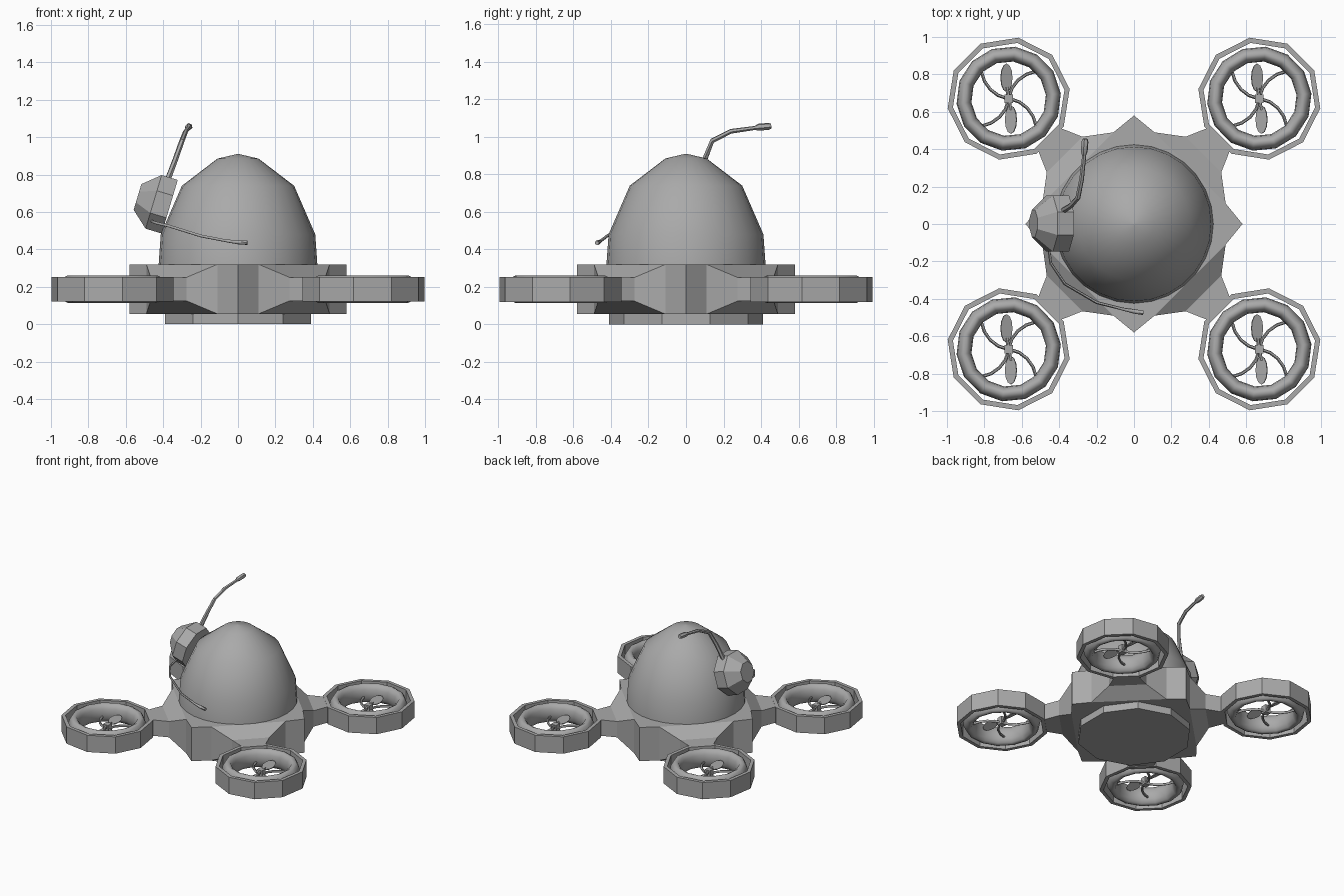
import bpy, bmesh, math
from mathutils import Vector, Matrix

if "Cube" in bpy.data.objects:
    bpy.data.objects.remove(bpy.data.objects["Cube"])

grey = bpy.data.materials.new("mid_grey")
grey.diffuse_color = (0.4, 0.4, 0.4, 1)
grey.use_nodes = True
grey.node_tree.nodes["Principled BSDF"].inputs["Base Color"].default_value = grey.diffuse_color


def finish(bm, name, smooth=None):
    bmesh.ops.recalc_face_normals(bm, faces=bm.faces)
    mesh = bpy.data.meshes.new(name)
    bm.to_mesh(mesh)
    bm.free()
    mesh.materials.append(grey)
    ob = bpy.data.objects.new(name, mesh)
    bpy.context.collection.objects.link(ob)
    if smooth:
        bpy.ops.object.select_all(action='DESELECT')
        ob.select_set(True)
        bpy.context.view_layer.objects.active = ob
        bpy.ops.object.shade_smooth_by_angle(angle=math.radians(smooth))
    return ob


def loft(bm, rings, closed=False, caps=True):
    """Bridge a row of equal-length vertex rings."""
    loops = [[bm.verts.new(p) for p in r] for r in rings]
    n = len(loops[0])
    pairs = list(zip(loops, loops[1:])) + ([(loops[-1], loops[0])] if closed else [])
    for a, b in pairs:
        for i in range(n):
            j = (i + 1) % n
            bm.faces.new((a[i], a[j], b[j], b[i]))
    if caps and not closed:
        bm.faces.new(loops[0])
        bm.faces.new(loops[-1])


def circle(r, z, n, start=0.0, c=(0, 0)):
    return [Vector((c[0] + r * math.cos(start + math.tau * i / n),
                    c[1] + r * math.sin(start + math.tau * i / n), z)) for i in range(n)]


def tube(bm, pts, radii, n=6):
    """Round bar along a path with a radius at each point."""
    pts = [Vector(p) for p in pts]
    rings = []
    for i, p in enumerate(pts):
        d = (pts[min(i + 1, len(pts) - 1)] - pts[max(i - 1, 0)]).normalized()
        u = d.cross(Vector((0.3, 0.1, 1))).normalized()
        v = d.cross(u)
        rings.append([p + radii[i] * (u * math.cos(math.tau * k / n) + v * math.sin(math.tau * k / n))
                      for k in range(n)])
    loft(bm, rings)


# star-shaped body with four tapering arms
bm = bmesh.new()
deck = [(0.58, 0), (0.49, 0.11), (0.11, 0.49)]
outline = [Matrix.Rotation(q * math.pi / 2, 3, 'Z') @ Vector((x, y, 0)) for q in range(4) for x, y in deck]
loft(bm, [[p + Vector((0, 0, z)) for p in outline] for z in (0.055, 0.32)])
bmesh.ops.recalc_face_normals(bm, faces=bm.faces)
for f in list(bm.faces):
    c = f.calc_center_median()
    if abs(f.normal.z) < 0.1 and abs(abs(c.x) - abs(c.y)) < 0.02:
        # pull each diagonal side out into a neck, then to the guard
        for along, half in ((0.525, 0.135), (0.64, 0.085)):
            out = Vector((math.copysign(1, c.x), math.copysign(1, c.y), 0)).normalized()
            side = Vector((-out.y, out.x, 0))
            new = bmesh.ops.extrude_discrete_faces(bm, faces=[f])['faces'][0]
            for v in new.verts:
                s = math.copysign(half, v.co.dot(side))
                v.co = out * along + side * s + Vector((0, 0, 0.25 if v.co.z > 0.187 else 0.125))
            f = new
finish(bm, "body")

# ten-sided foot
bm = bmesh.new()
loft(bm, [circle(0.41, z, 10, math.pi / 2) for z in (0, 0.06)])
finish(bm, "base_plate")

# rounded dome
bm = bmesh.new()
profile = [(0.425, 0.31), (0.413, 0.48), (0.30, 0.74), (0.11, 0.885), (0.004, 0.91)]
loft(bm, [circle(r, z, 28) for r, z in profile])
finish(bm, "dome", 50)

# four rotors
for sx in (-1, 1):
    for sy in (-1, 1):
        c = (0.67 * sx, 0.67 * sy)
        o = Vector((c[0], c[1], 0))
        a0 = math.atan2(sy, sx) + math.radians(18)

        # ten-sided outer guard
        bm = bmesh.new()
        loft(bm, [circle(r, z, 10, a0, c) for r, z in
                  ((0.33, 0.12), (0.33, 0.252), (0.302, 0.252), (0.302, 0.12))], closed=True)
        finish(bm, "rotor_guard")

        # rounded inner duct
        bm = bmesh.new()
        loft(bm, [circle(0.24 + 0.04 * math.cos(t), 0.187 + 0.074 * math.sin(t), 14, 0.1, c)
                  for t in (math.tau * k / 12 for k in range(12))], closed=True)
        finish(bm, "rotor_duct", 60)

        # curved struts
        bm = bmesh.new()
        for k in range(4):
            end = math.radians(45 + 90 * k)
            path = [o + Vector((r * math.cos(end + 3.2 * (0.21 - r)), r * math.sin(end + 3.2 * (0.21 - r)), 0.165))
                    for r in (0.01, 0.06, 0.11, 0.16, 0.215)]
            tube(bm, path, [0.009] * 5)
        finish(bm, "rotor_struts", 60)

        # hub and two pitched blades
        bm = bmesh.new()
        bmesh.ops.create_cube(bm, size=1, matrix=Matrix.Translation(o + Vector((0, 0, 0.175)))
                              @ Matrix.Diagonal((0.045, 0.045, 0.06, 1)))
        finish(bm, "rotor_hub")
        bm = bmesh.new()
        for s in (-1, 1):
            m = (Matrix.Translation(o + Vector((-0.012 * s, 0.112 * s, 0.19)))
                 @ Matrix.Rotation(math.radians(25 * s), 4, 'Y') @ Matrix.Diagonal((0.034, 0.075, 1, 1)))
            rings = [[m @ p for p in circle(1, z, 12)] for z in (-0.004, 0.004)]
            loft(bm, rings)
            tube(bm, [o + Vector((0, 0, 0.19)), o + Vector((-0.01 * s, 0.06 * s, 0.19))], [0.01, 0.01])
        finish(bm, "rotor_blades")

# faceted ear pod leaning against the dome
bm = bmesh.new()
out = Vector((-0.957, 0, 0.287))
up = Vector((0.287, 0, 0.957))
mid = Vector((-0.365, 0.003, 0.628))
pod = [[mid + out * d + r * (up * math.cos(a) + Vector((0, 1, 0)) * math.sin(a))
        for a in (math.radians(22.5 + 45 * k) for k in range(8))]
       for d, r in ((0, 0.162), (0.09, 0.162), (0.18, 0.078))]
loft(bm, pod)
finish(bm, "ear_pod")

# antenna with thicker tip
bm = bmesh.new()
tube(bm, [(-0.38, 0.07, 0.76), (-0.335, 0.1, 0.88), (-0.3, 0.14, 0.98), (-0.28, 0.24, 1.03), (-0.266, 0.37, 1.048)],
     [0.017, 0.015, 0.014, 0.013, 0.011])
tube(bm, [(-0.267, 0.365, 1.047), (-0.266, 0.39, 1.052), (-0.262, 0.44, 1.056), (-0.262, 0.455, 1.058)],
     [0.011, 0.019, 0.019, 0.014])
finish(bm, "antenna", 40)

# microphone boom sweeping round the front
bm = bmesh.new()
tube(bm, [(-0.46, -0.1, 0.55), (-0.445, -0.21, 0.543), (-0.37, -0.32, 0.525), (-0.2, -0.42, 0.472),
          (-0.06, -0.455, 0.445), (0.0, -0.467, 0.438), (0.05, -0.475, 0.435)],
     [0.008, 0.008, 0.008, 0.008, 0.008, 0.012, 0.012])
finish(bm, "microphone_boom", 60)
